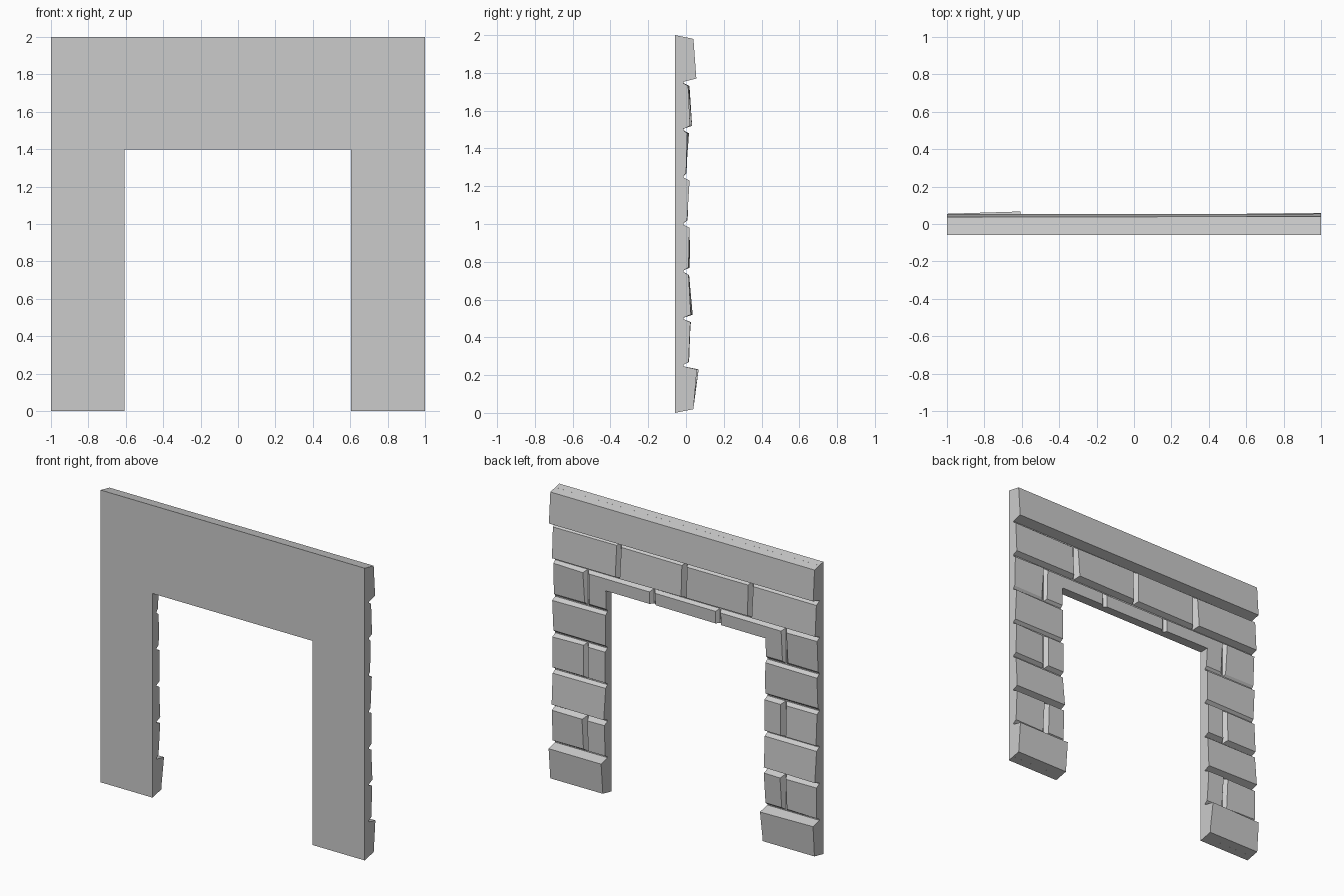
import bpy, bmesh, random

if "Cube" in bpy.data.objects:
    bpy.data.objects.remove(bpy.data.objects["Cube"])
random.seed(4)

FRONT, MORTAR = -0.058, -0.014
GAP, BEV = 0.003, 0.02


def hexa(bm, base, front):
    """Closed six-sided block from two rings of four points."""
    a = [bm.verts.new(p) for p in base]
    b = [bm.verts.new(p) for p in front]
    bm.faces.new(a)
    bm.faces.new(b[::-1])
    for i in range(4):
        j = (i + 1) % 4
        bm.faces.new((a[j], a[i], b[i], b[j]))


def make(name, bm):
    bmesh.ops.recalc_face_normals(bm, faces=bm.faces)
    me = bpy.data.meshes.new(name)
    bm.to_mesh(me)
    bm.free()
    ob = bpy.data.objects.new(name, me)
    bpy.context.collection.objects.link(ob)
    return ob


def ring(x0, x1, z0, z1, ys):
    pts = ((x0, z0), (x1, z0), (x1, z1), (x0, z1))
    return [(x, y, z) for (x, z), y in zip(pts, ys)]


# Doorway cutter
bm = bmesh.new()
hexa(bm, ring(-0.607, 0.603, -0.5, 1.397, [-0.5] * 4),
     ring(-0.607, 0.603, -0.5, 1.397, [0.5] * 4))
cutter = make("doorway_cutter", bm)
cutter.hide_render = True

# Flat wall slab, slightly tapered at top and bottom
bm = bmesh.new()
hexa(bm, ring(-1, 1, 0, 2, [FRONT] * 4), ring(-1, 1, 0.009, 1.991, [MORTAR] * 4))
slab = make("wall_slab", bm)

# Stone courses: relief at lower and upper edge, joint positions
wide = [-1, -0.5, 0, 0.5, 1]
offset = [-1, -0.75, -0.25, 0.25, 0.75, 1]
courses = [
    (0.040, 0.056, wide), (0.012, 0.020, offset), (0.030, 0.014, wide),
    (0.016, 0.014, offset), (0.008, 0.012, wide), (0.001, 0.013, offset),
    (0.026, 0.012, wide), (0.053, 0.040, [-1, 1]),
]
bm = bmesh.new()
for row, (lo, hi, joints) in enumerate(courses):
    for x0, x1 in zip(joints, joints[1:]):
        if row < 5 and x0 >= -0.5 and x1 <= 0.5:
            continue  # inside the doorway
        z0, z1 = row * 0.25, row * 0.25 + 0.25
        gl, gr = (GAP if x0 > -1 else 0), (GAP if x1 < 1 else 0)
        bl, br = (BEV if x0 > -1 else 0), (BEV if x1 < 1 else 0)
        b0 = z0 + (0.009 if row == 0 else GAP)
        b1 = z1 - (0.009 if row == 7 else GAP)
        j = 0.002 if row in (0, 7) else 0.007
        ys = [h + random.uniform(-j, j) for h in (lo, lo, hi, hi)]
        if row == 0 and x0 < 0:
            ys[2] += 0.014
        base = ring(x0 + gl, x1 - gr, b0, b1, [MORTAR - 0.001] * 4)
        front = ring(x0 + bl, x1 - br, z0 + BEV, z1 - BEV, ys)
        hexa(bm, base, front)
stones = make("stone_courses", bm)

# Cut the doorway through both parts
for ob in (slab, stones):
    m = ob.modifiers.new("doorway", 'BOOLEAN')
    m.operation, m.solver, m.object = 'DIFFERENCE', 'EXACT', cutter
    bpy.context.view_layer.objects.active = ob
    bpy.ops.object.modifier_apply(modifier=m.name)
bpy.data.objects.remove(cutter)
